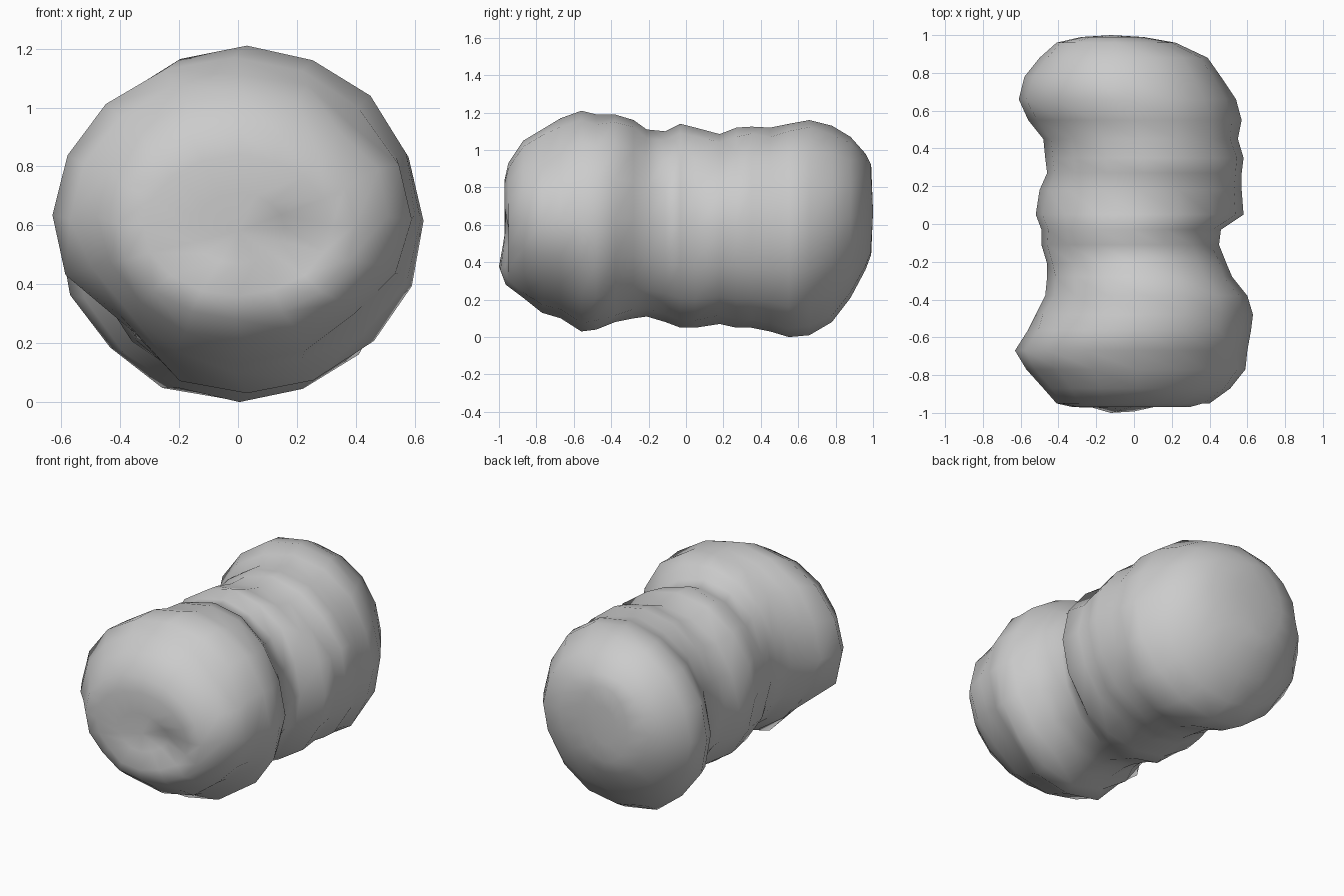
import bpy, bmesh, math, random
from mathutils import Vector

random.seed(4)
SEG = 16

# Cross-sections along y: (y, x_left, x_right, z_bottom, z_top)
sections = [
    (-0.97, -0.32, 0.32, 0.36, 0.84),
    (-0.95, -0.41, 0.40, 0.28, 0.93),
    (-0.87, -0.48, 0.51, 0.21, 1.05),
    (-0.77, -0.57, 0.59, 0.13, 1.11),
    (-0.67, -0.63, 0.60, 0.10, 1.17),
    (-0.56, -0.56, 0.62, 0.03, 1.21),
    (-0.48, -0.52, 0.63, 0.04, 1.19),
    (-0.38, -0.47, 0.60, 0.08, 1.19),
    (-0.28, -0.46, 0.52, 0.10, 1.16),
    (-0.21, -0.46, 0.49, 0.11, 1.11),
    (-0.11, -0.49, 0.45, 0.08, 1.10),
    (-0.03, -0.49, 0.46, 0.05, 1.14),
    (0.05, -0.52, 0.58, 0.05, 1.12),
    (0.18, -0.50, 0.57, 0.07, 1.085),
    (0.27, -0.46, 0.57, 0.05, 1.12),
    (0.35, -0.47, 0.58, 0.05, 1.125),
    (0.45, -0.48, 0.55, 0.03, 1.12),
    (0.55, -0.56, 0.57, 0.00, 1.14),
    (0.66, -0.61, 0.54, 0.01, 1.16),
    (0.78, -0.58, 0.46, 0.08, 1.13),
    (0.88, -0.50, 0.39, 0.21, 1.07),
    (0.96, -0.41, 0.22, 0.36, 0.98),
    (0.99, -0.28, 0.05, 0.44, 0.92),
]


def ring(bm, y, xl, xr, zl, zh):
    """Irregular oval ring; the four extreme points stay exact."""
    cx, cz, rx, rz = (xl + xr) / 2, (zl + zh) / 2, (xr - xl) / 2, (zh - zl) / 2
    verts = []
    for i in range(SEG):
        a = 2 * math.pi * i / SEG
        k = 1 if i % 4 == 0 else random.uniform(0.98, 1.015)
        verts.append(bm.verts.new((cx + k * rx * math.cos(a), y,
                                   cz + k * rz * math.sin(a))))
    return verts


# Lumpy body: loft the rings and close both ends
bm = bmesh.new()
rings = [ring(bm, *s) for s in sections]
for a, b in zip(rings, rings[1:]):
    for i in range(SEG):
        j = (i + 1) % SEG
        bm.faces.new((a[i], a[j], b[j], b[i]))


def cap(r, centre, middle_y):
    """Inner half-size ring plus a centre point."""
    c = bm.verts.new(centre)
    inner = []
    for v in r:
        p = v.co.lerp(c.co, 0.5)
        inner.append(bm.verts.new((p.x, middle_y, p.z)))
    for i in range(SEG):
        j = (i + 1) % SEG
        bm.faces.new((r[i], r[j], inner[j], inner[i]))
        bm.faces.new((inner[i], inner[j], c))


cap(rings[0], (0.0, -0.965, 0.58), -0.97)
cap(rings[-1], (-0.12, 1.0, 0.67), 0.995)

# Dents (positive) and bumps (negative): centre, radius, push vector
dents = [
    ((0.20, -0.97, 0.53), 0.18, (0, 0.05, 0)),
    ((-0.08, -0.97, 0.36), 0.16, (0, -0.03, 0)),
    ((0.45, -0.76, 0.93), 0.18, (-0.03, 0, -0.03)),
    ((-0.50, -0.78, 0.35), 0.18, (0.04, 0, 0.03)),
    ((0.48, 0.17, 0.92), 0.16, (-0.03, 0, -0.03)),
    ((0.45, -0.70, 0.22), 0.25, (-0.03, 0, 0.03)),
    ((-0.45, -0.62, 0.22), 0.25, (0.03, 0, 0.03)),
]
for centre, radius, push in dents:
    for v in bm.verts:
        t = 1 - (v.co - Vector(centre)).length / radius
        if t > 0:
            v.co += Vector(push) * min(1, 1.5 * t)

bmesh.ops.recalc_face_normals(bm, faces=bm.faces[:])
for f in bm.faces:
    f.smooth = True

mesh = bpy.data.meshes.new("lumpy_body")
bm.to_mesh(mesh)
bm.free()
body = bpy.data.objects.new("lumpy_body", mesh)
bpy.context.collection.objects.link(body)
